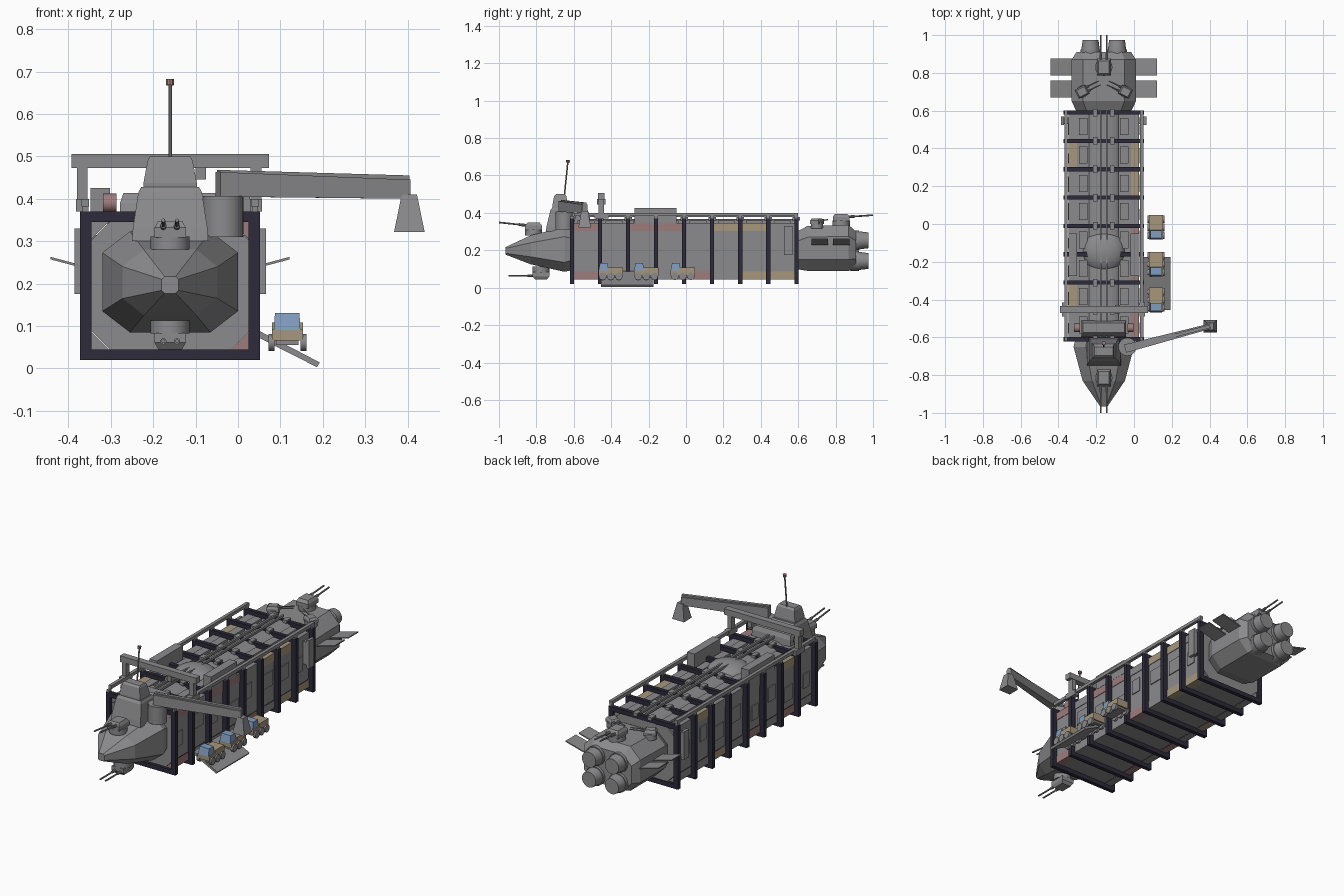
import bpy, bmesh, math, random
from mathutils import Vector, Matrix

if "Cube" in bpy.data.objects:
    bpy.data.objects.remove(bpy.data.objects["Cube"])

random.seed(4)
C = -0.16  # ship centre line


def material(name, rgb):
    m = bpy.data.materials.new(name)
    m.diffuse_color = (*rgb, 1)
    m.use_nodes = True
    m.node_tree.nodes["Principled BSDF"].inputs["Base Color"].default_value = m.diffuse_color
    return m


GREY = material("hull grey", (0.26, 0.26, 0.27))
DARK = material("frame navy", (0.025, 0.024, 0.042))
TAN = material("sand", (0.38, 0.31, 0.20))
PINK = material("dusty red", (0.34, 0.20, 0.20))
BLUE = material("cab blue", (0.22, 0.34, 0.53))


def finish(name, bm, mat, smooth=False):
    bmesh.ops.recalc_face_normals(bm, faces=bm.faces)
    me = bpy.data.meshes.new(name)
    bm.to_mesh(me)
    bm.free()
    me.materials.append(mat)
    ob = bpy.data.objects.new(name, me)
    bpy.context.collection.objects.link(ob)
    if smooth:
        bpy.ops.object.select_all(action='DESELECT')
        ob.select_set(True)
        bpy.context.view_layer.objects.active = ob
        bpy.ops.object.shade_smooth_by_angle()
    return ob


def boxes(name, mat, *ranges):
    """One mesh of boxes, each given as x0, x1, y0, y1, z0, z1."""
    bm = bmesh.new()
    for x0, x1, y0, y1, z0, z1 in ranges:
        m = Matrix.Translation(((x0 + x1) / 2, (y0 + y1) / 2, (z0 + z1) / 2))
        bmesh.ops.create_cube(bm, size=1, matrix=m @ Matrix.Diagonal((x1 - x0, y1 - y0, z1 - z0, 1)))
    return finish(name, bm, mat)


def loft(name, mat, rings):
    """Skin between matching rings of points and cap both ends."""
    bm = bmesh.new()
    vr = [[bm.verts.new(p) for p in r] for r in rings]
    n = len(vr[0])
    for a, b in zip(vr, vr[1:]):
        for i in range(n):
            bm.faces.new((a[i], a[(i + 1) % n], b[(i + 1) % n], b[i]))
    bm.faces.new(vr[0])
    bm.faces.new(vr[-1])
    return finish(name, bm, mat)


def rod(name, mat, a, b, r1, r2=None, seg=16):
    a, b = Vector(a), Vector(b)
    bm = bmesh.new()
    m = Matrix.Translation((a + b) / 2) @ (b - a).to_track_quat('Z', 'Y').to_matrix().to_4x4()
    bmesh.ops.create_cone(bm, cap_ends=True, segments=seg, radius1=r1,
                          radius2=r1 if r2 is None else r2, depth=(b - a).length, matrix=m)
    return finish(name, bm, mat, True)


def octagon(y, hw, z0, z1, cx, cz):
    return [(C + x, y, z) for x, z in (
        (-hw + cx, z0), (hw - cx, z0), (hw, z0 + cz), (hw, z1 - cz),
        (hw - cx, z1), (-hw + cx, z1), (-hw, z1 - cz), (-hw, z0 + cz))]


def rect(x, z, hw, y0, y1):
    return [(x - hw, y0, z), (x + hw, y0, z), (x + hw, y1, z), (x - hw, y1, z)]


# Cargo hull core with chamfered edges
loft("cargo_hull", GREY, [octagon(y, 0.185, 0.045, 0.345, 0.042, 0.042) for y in (-0.605, 0.595)])

# Ribs: nine hollow frames around the hull
ribs = [-0.61 + 0.15 * i for i in range(9)]
for y in ribs:
    a, b = y - 0.011, y + 0.011
    boxes("rib_frame", DARK, (-0.372, -0.345, a, b, 0.02, 0.37), (0.025, 0.052, a, b, 0.02, 0.37),
          (-0.345, 0.025, a, b, 0.02, 0.045), (-0.345, 0.025, a, b, 0.345, 0.37))

# Corner containers, one colour letter per bay
bays = {(1, 1): "PGPPGTTG", (1, -1): "PGGGPGTT", (-1, 1): "GTGGGGTG", (-1, -1): "GPGPGTGG"}
colours = {"G": GREY, "P": PINK, "T": TAN}
for (sx, sz), row in bays.items():
    for i, c in enumerate(row):
        ring = []
        for y in (ribs[i] + 0.004, ribs[i + 1] - 0.004):
            ring.append([(C + sx * 0.187, y, 0.195 + sz * 0.152), (C + sx * 0.143, y, 0.195 + sz * 0.152),
                         (C + sx * 0.187, y, 0.195 + sz * 0.108)])
        loft("corner_container", colours[c], ring)

# Thin wall plates on both sides and lids on the hull roof
for i, y in enumerate(ribs[:-1]):
    for s in (-1, 1):
        z = random.uniform(0.12, 0.2)
        x = C + s * 0.186
        boxes("wall_plate", GREY, (x - 0.004, x + 0.004, y + 0.03, y + random.uniform(0.08, 0.13), z, z + 0.08))
        x = C + s * 0.108
        boxes("roof_lid", GREY, (x - 0.022, x + 0.022, y + 0.03, y + 0.12, 0.34, 0.358))

# Roof spine and dome
arc = [(0.08 * math.cos(math.pi * k / 10), 0.025 * math.sin(math.pi * k / 10)) for k in range(11)]
loft("roof_spine", GREY, [[(C + x, y, 0.342 + z) for x, z in arc] for y in (-0.6, 0.6)])
bm = bmesh.new()
bmesh.ops.create_uvsphere(bm, u_segments=28, v_segments=14, radius=1,
                          matrix=Matrix.Translation((C, -0.145, 0.335)) @ Matrix.Diagonal((0.112, 0.112, 0.058, 1)))
finish("roof_dome", bm, GREY, True)

# Roof rails, their posts and side equipment
for s in (-1, 1):
    x = C + s * 0.2
    boxes("outer_rail", GREY, (x - 0.009, x + 0.009, -0.6, 0.6, 0.382, 0.4))
    x = C + s * 0.016
    boxes("inner_rail", GREY, (x - 0.005, x + 0.005, -0.6, 0.6, 0.378, 0.39))
    for y in ribs:
        x = C + s * 0.2
        boxes("rail_post", GREY, (x - 0.007, x + 0.007, y - 0.01, y + 0.01, 0.37, 0.383))
        x = C + s * 0.045
        boxes("rail_clamp", GREY, (x - 0.012, x + 0.012, y - 0.02, y + 0.02, 0.36, 0.378))
    x = C + s * 0.165
    boxes("roof_crate", GREY, (x - 0.023, x + 0.023, -0.275, -0.05, 0.345, 0.425))
    x = C + s * 0.218
    boxes("side_hatch", GREY, (x - 0.008, x + 0.008, 0.525, 0.57, 0.175, 0.33))
    x = C + s * 0.192
    boxes("hatch_mount", GREY, (x - 0.02, x + 0.02, 0.53, 0.565, 0.19, 0.315))
    x = C + s * 0.142
    rod("tank_cap", PINK, (x - 0.016, -0.55, 0.39), (x + 0.016, -0.55, 0.39), 0.022)

# Travelling gantry
boxes("gantry", GREY, (-0.392, 0.073, -0.47, -0.435, 0.472, 0.505),
      (-0.38, -0.355, -0.468, -0.438, 0.37, 0.475), (0.03, 0.055, -0.468, -0.438, 0.37, 0.475),
      (-0.382, -0.353, -0.49, -0.415, 0.37, 0.40), (0.028, 0.057, -0.49, -0.415, 0.37, 0.40),
      (-0.10, -0.075, -0.475, -0.43, 0.445, 0.475))

# Bow
loft("bow", GREY, [octagon(-0.6, 0.148, 0.095, 0.315, 0.06, 0.055), octagon(-0.65, 0.16, 0.085, 0.323, 0.065, 0.05),
                   octagon(-0.83, 0.112, 0.125, 0.28, 0.05, 0.04), octagon(-0.965, 0.02, 0.177, 0.217, 0.007, 0.007)])

# Bridge tower, rear cabin and mast
loft("bridge_base", GREY, [rect(C, 0.30, 0.09, -0.75, -0.6), rect(C, 0.33, 0.088, -0.745, -0.6),
                           rect(C, 0.415, 0.075, -0.725, -0.61), rect(C, 0.428, 0.068, -0.715, -0.62)])
loft("bridge_top", GREY, [rect(C, 0.425, 0.063, -0.715, -0.63), rect(C, 0.437, 0.063, -0.715, -0.63),
                          rect(C, 0.49, 0.053, -0.705, -0.64), rect(C, 0.5, 0.048, -0.695, -0.65)])
loft("rear_cabin", GREY, [rect(C, 0.34, 0.118, -0.6, -0.51), rect(C, 0.39, 0.118, -0.59, -0.515),
                          rect(C, 0.414, 0.11, -0.575, -0.525)])
rod("mast", GREY, (C, -0.65, 0.495), (C, -0.632, 0.67), 0.004, seg=8)
rod("mast_light", PINK, (C, -0.632, 0.668), (C, -0.631, 0.682), 0.01, seg=10)

# Loading crane with grab
rod("crane_base", GREY, (-0.035, -0.65, 0.31), (-0.035, -0.65, 0.407), 0.048, seg=24)
d = Vector((0.455, 0.12, 0)).normalized()
n = Vector((-d.y, d.x, 0))


def arm_ring(t, hw, z0, z1):
    p = Vector((-0.047, -0.66, 0)) + d * t
    return [p + n * s * hw + Vector((0, 0, z)) for s, z in ((-1, z0), (1, z0), (1, z1), (-1, z1))]


loft("crane_arm", GREY, [arm_ring(0, 0.022, 0.405, 0.463), arm_ring(0.465, 0.014, 0.40, 0.445)])
loft("crane_arm_cap", GREY, [arm_ring(0, 0.009, 0.455, 0.468), arm_ring(0.465, 0.009, 0.44, 0.455)])
loft("crane_grab", GREY, [rect(0.404, 0.322, 0.036, -0.575, -0.508), rect(0.404, 0.41, 0.018, -0.56, -0.524)])


# Twin-gun turrets
def turret(name, x, y, z, up, aim, size=1.0, length=0.15, rise=0.02):
    a = Vector(aim).normalized()
    side = Vector((-a.y, a.x, 0))
    rod(name + "_ring", GREY, (x, y, z - up * 0.015), (x, y, z + up * 0.016), 0.046 * size, seg=20)
    lv = [(0.014, 0.037, 0.045), (0.037, 0.037, 0.045), (0.053, 0.028, 0.033)]
    loft(name + "_body", GREY, [[Vector((x, y, z + up * h * size)) + side * sx * w * size + a * sy * l * size
                                 for sx, sy in ((-1, -1), (1, -1), (1, 1), (-1, 1))] for h, w, l in lv])
    for s in (-1, 1):
        p = Vector((x, y, z + up * 0.034 * size)) + side * s * 0.016 * size
        q = p + a * (0.035 * size + length) + Vector((0, 0, up * rise))
        rod(name + "_gun", GREY, p, q, 0.0045 * size, seg=8)
        rod(name + "_gun_sleeve", GREY, p, p.lerp(q, 0.42), 0.0075 * size, seg=8)


turret("bow_upper_turret", C, -0.815, 0.295, 1, (0, -1, 0))
turret("bow_lower_turret", C, -0.775, 0.098, -1, (0, -1, 0), length=0.14, rise=0.0)
turret("stern_turret", C, 0.83, 0.342, 1, (0, 1, 0), length=0.135, rise=0.012)
for s in (-1, 1):
    turret("stern_side_turret", C + s * 0.115, 0.7, 0.332, 1, (-s, 0.5, 0), 0.7, 0.08, 0.008)

# Engine block, nozzles and radiator fins
loft("engine_block", GREY, [octagon(0.585, 0.14, 0.10, 0.295, 0.055, 0.05), octagon(0.65, 0.17, 0.09, 0.33, 0.06, 0.06),
                            octagon(0.87, 0.17, 0.09, 0.335, 0.06, 0.06), octagon(0.91, 0.145, 0.105, 0.30, 0.05, 0.05)])
for s in (-1, 1):
    for z in (0.143, 0.253):
        x = C + s * 0.07
        rod("nozzle_root", GREY, (x, 0.88, z), (x, 0.925, z), 0.053, seg=24)
        rod("nozzle", GREY, (x, 0.92, z), (x, 0.975, z), 0.049, 0.042, seg=24)
    for y in (0.67, 0.785):
        ring = [[(C + s * r, yy, z + k) for yy, k in ((y, -0.003), (y + 0.09, -0.003), (y + 0.09, 0.003), (y, 0.003))]
                for r, z in ((0.15, 0.225), (0.282, 0.26))]
        loft("radiator_fin", GREY, ring)

# Loading ramp
loft("ramp", GREY, [[(x, y, z) for x, z in ((0.04, 0.077), (0.186, 0.003), (0.193, 0.014), (0.047, 0.09))]
                    for y in (-0.455, -0.175)])

# Six-wheeled trucks in convoy
for y in (-0.405, -0.215, -0.02):
    boxes("truck_body", TAN, (0.08, 0.153, y - 0.062, y + 0.068, 0.066, 0.092),
          (0.08, 0.153, y - 0.012, y + 0.068, 0.092, 0.108))
    loft("truck_cab", BLUE, [rect(0.116, 0.09, 0.031, y - 0.063, y - 0.012),
                             rect(0.116, 0.131, 0.029, y - 0.055, y - 0.014)])
    boxes("truck_chassis", GREY, (0.09, 0.143, y - 0.055, y + 0.06, 0.055, 0.067))
    for k in (-0.04, 0.003, 0.046):
        for x in (0.079, 0.154):
            rod("truck_wheel", GREY, (x - 0.007, y + k, 0.061), (x + 0.007, y + k, 0.061), 0.02, seg=14)
